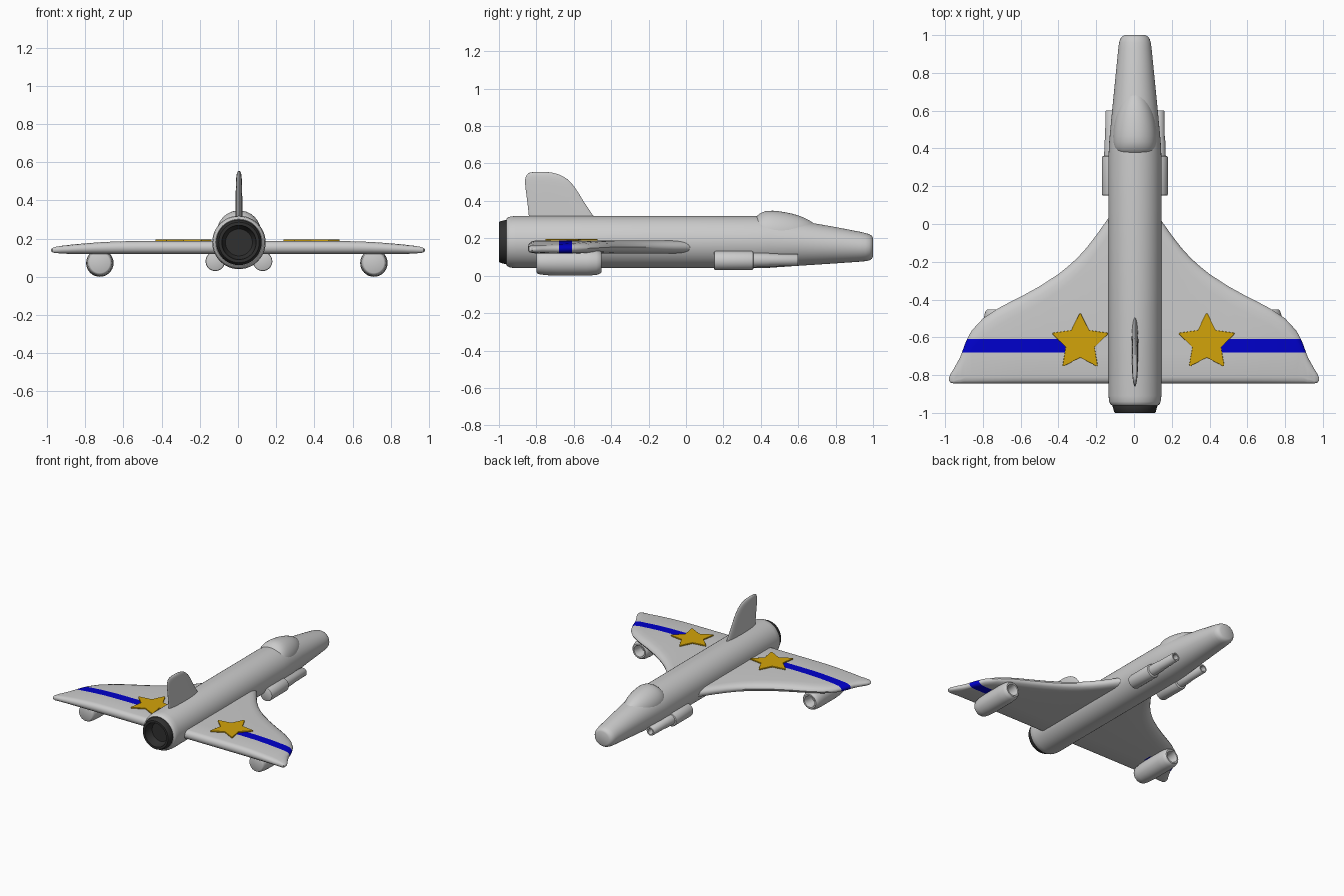
import bpy, bmesh, math
from mathutils import Vector

if "Cube" in bpy.data.objects:
    bpy.data.objects.remove(bpy.data.objects["Cube"])


def material(name, rgb):
    m = bpy.data.materials.new(name)
    m.diffuse_color = (*rgb, 1)
    m.use_nodes = True
    m.node_tree.nodes["Principled BSDF"].inputs["Base Color"].default_value = m.diffuse_color
    return m


GREY = material("light_grey", (0.6, 0.6, 0.6))
BLUE = material("stripe_blue", (0.0, 0.0, 0.6))
GOLD = material("star_gold", (0.65, 0.37, 0.003))
DARK = material("exhaust_dark", (0.03, 0.03, 0.03))
CX = 0.005  # the body sits slightly off the wing centre


def finish(name, bm, mats, angle=40, subsurf=0):
    bmesh.ops.recalc_face_normals(bm, faces=bm.faces)
    me = bpy.data.meshes.new(name)
    bm.to_mesh(me)
    bm.free()
    ob = bpy.data.objects.new(name, me)
    bpy.context.collection.objects.link(ob)
    for m in mats:
        me.materials.append(m)
    if subsurf:
        mod = ob.modifiers.new("smooth", 'SUBSURF')
        mod.levels = mod.render_levels = subsurf
    bpy.ops.object.select_all(action='DESELECT')
    ob.select_set(True)
    bpy.context.view_layer.objects.active = ob
    bpy.ops.object.shade_smooth_by_angle(angle=math.radians(angle))
    return ob


def loft(rings):
    """Skin a list of equal-length point rings and cap both ends."""
    bm = bmesh.new()
    vs = [[bm.verts.new(p) for p in r] for r in rings]
    n = len(vs[0])
    for a, b in zip(vs, vs[1:]):
        for i in range(n):
            j = (i + 1) % n
            bm.faces.new((a[i], a[j], b[j], b[i]))
    bm.faces.new(vs[0])
    bm.faces.new(vs[-1])
    return bm


def tube(name, sections, cx, mat=GREY, n=40, **kw):
    """Elliptical sections (y, rx, rz, cz) along y."""
    rings = [[(cx + rx * math.cos(2 * math.pi * i / n), y,
               cz + rz * math.sin(2 * math.pi * i / n)) for i in range(n)]
             for y, rx, rz, cz in sections]
    return finish(name, loft(rings), [mat], **kw)


def lathe(name, profile, cx, cz, mat=GREY, n=32):
    return tube(name, [(y, r, r, cz) for y, r in profile], cx, mat, n)


# Fuselage with drooping nose and hollow tail
tube("fuselage", [
    (-0.88, .10, .10, .18), (-0.955, .115, .115, .18), (-0.96, .122, .122, .18),
    (-0.955, .130, .130, .18), (-0.94, .136, .136, .18), (-0.91, .14, .14, .18),
    (0.36, .14, .14, .18), (0.44, .136, .137, .179), (0.6, .121, .121, .174),
    (0.8, .101, .097, .163), (0.93, .088, .080, .155), (0.96, .084, .075, .153),
    (0.98, .078, .070, .152), (0.993, .068, .062, .152), (1.0, .054, .050, .152)],
    CX, n=48)

# Exhaust nozzle
lathe("exhaust_nozzle", [(-0.94, .113), (-0.962, .119), (-0.995, .110), (-1.0, .106),
                         (-1.0, .090), (-0.96, .084), (-0.92, .057)], CX, .18, DARK, 48)

# Cockpit canopy
tube("canopy", [
    (0.365, .035, .025, .27), (0.370, .085, .055, .255), (0.39, .108, .092, .24),
    (0.43, .119, .122, .23), (0.5, .117, .121, .225), (0.57, .104, .110, .223),
    (0.63, .084, .092, .222), (0.68, .056, .064, .22), (0.71, .025, .04, .22)],
    CX, n=32, subsurf=1)


# Swept wings with painted stripe
STATIONS = [  # x, leading y, trailing y, bottom z, top z
    (.10, .08, -.845, .12, .187), (.14, .025, -.845, .12, .187),
    (.20, -.06, -.845, .12, .187), (.25, -.125, -.845, .12, .187),
    (.30, -.18, -.845, .12, .187), (.35, -.225, -.845, .12, .187),
    (.40, -.265, -.845, .12, .187), (.50, -.33, -.845, .12, .187),
    (.60, -.385, -.845, .12, .186), (.66, -.415, -.845, .12, .184),
    (.72, -.447, -.845, .12, .181), (.80, -.50, -.845, .12, .175),
    (.86, -.565, -.845, .12, .170), (.89, -.622, -.845, .12, .166),
    (.92, -.705, -.845, .122, .163), (.955, -.768, -.844, .124, .157),
    (.972, -.795, -.84, .128, .151), (.98, -.815, -.828, .135, .144)]
LEAD = [(0, .5), (.006, .68), (.02, .83), (.05, .95), (.09, 1)]
TRAIL = [(.035, 1), (.016, .93), (.004, .75), (0, .5)]


def wing_ring(x, yl, yt, zb, zt):
    k = min(1, (yl - yt) / .2)
    top = [(yl - d * k, h) for d, h in LEAD] + [(yt + d * k, h) for d, h in TRAIL]
    loop = top + [(y, 1 - h) for y, h in reversed(top[1:-1])]
    return [(x, y, zb + (zt - zb) * h) for y, h in loop]


for side, s in (("right", 1), ("left", -1)):
    bm = loft([wing_ring(s * st[0], *st[1:]) for st in STATIONS])
    for y in (-.61, -.68):
        bmesh.ops.bisect_plane(bm, geom=bm.verts[:] + bm.edges[:] + bm.faces[:],
                               plane_co=(0, y, 0), plane_no=(0, 1, 0))
    bmesh.ops.recalc_face_normals(bm, faces=bm.faces)
    for f in bm.faces:
        c = f.calc_center_median()
        upper = c.z > .15
        if -.68 < c.y < -.61 and abs(c.x) > (.35 if upper else .66):
            f.material_index = 1
    finish(side + "_wing", bm, [GREY, BLUE])

    # Star plate on the wing
    bm = bmesh.new()
    sx, sy = (.385 if s > 0 else -.285), -.627
    pts = []
    for i in range(10):
        a, r = math.pi / 2 + i * math.pi / 5, (.161 if i % 2 == 0 else .08)
        pts.append(bm.verts.new((sx + r * math.cos(a), sy + r * math.sin(a), .1865)))
    bm.faces.new(pts)
    bmesh.ops.bevel(bm, geom=pts[::2], offset=.012, segments=3, profile=.5,
                    affect='VERTICES')
    ext = bmesh.ops.extrude_face_region(bm, geom=bm.faces[:])
    bmesh.ops.translate(bm, vec=Vector((0, 0, .0095)),
                        verts=[v for v in ext["geom"] if isinstance(v, bmesh.types.BMVert)])
    star = finish(side + "_star", bm, [GOLD], 30)
    bev = star.modifiers.new("soft_edge", 'BEVEL')
    bev.width, bev.segments = .003, 2

    # Engine pod under the wing, open at the front
    lathe(side + "_pod", [(-0.80, .052), (-0.797, .058), (-0.785, .064), (-0.75, .069),
                          (-0.68, .072), (-0.53, .072), (-0.48, .068), (-0.46, .061),
                          (-0.453, .054), (-0.453, .043), (-0.47, .038), (-0.53, .034)],
          s * .718 - .006, .072)

    # Gun housing and barrel beside the nose
    gx = CX + s * .124
    lathe(side + "_gun_housing", [(.15, .044), (.153, .049), (.16, .051), (.35, .051),
                                  (.357, .049), (.36, .044)], gx, .081)
    lathe(side + "_gun_barrel", [(.33, .040), (.44, .037), (.45, .034), (.597, .032),
                                 (.60, .030), (.60, .021), (.54, .019)], gx, .084)


# Tail fin
FIN = [  # z, rear y, front y, half thickness
    (.26, -.835, -.455, .019), (.32, -.842, -.493, .019), (.385, -.848, -.540, .018),
    (.45, -.857, -.577, .017), (.50, -.863, -.613, .016), (.53, -.860, -.650, .014),
    (.548, -.846, -.695, .010), (.555, -.825, -.735, .004)]
N = 28
rings = []
for z, yr, yf, t in FIN:
    rings.append([(CX + t * math.sin(2 * math.pi * i / N),
                   (yr + yf) / 2 + (yf - yr) / 2 * math.cos(2 * math.pi * i / N), z)
                  for i in range(N)])
finish("tail_fin", loft(rings), [GREY], 60, subsurf=1)
